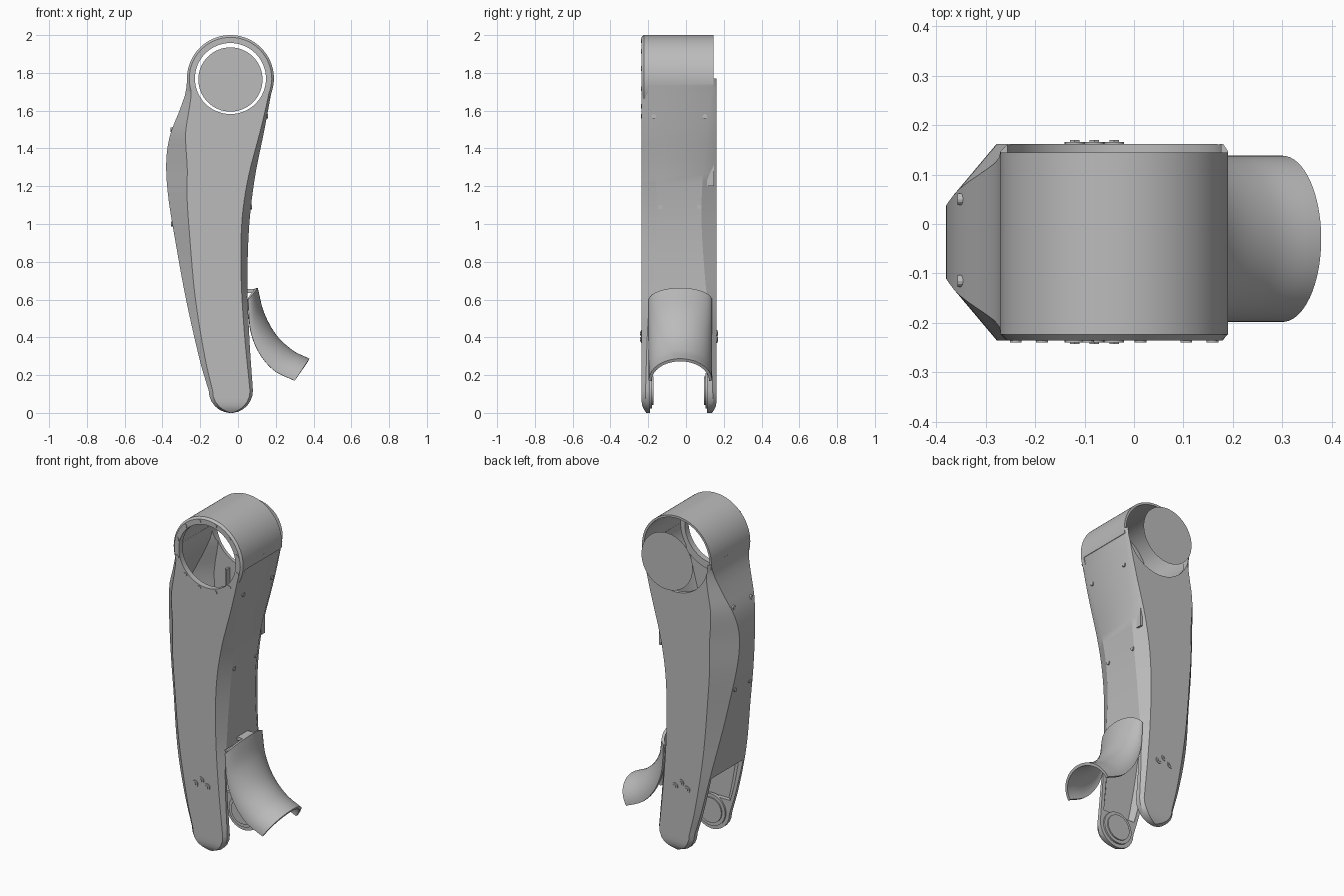
import bpy, bmesh, math
from mathutils import Vector, Matrix

if "Cube" in bpy.data.objects:
    bpy.data.objects.remove(bpy.data.objects["Cube"])

grey = bpy.data.materials.new("plain grey")
grey.use_nodes = True
grey.diffuse_color = (0.5, 0.5, 0.5, 1)
grey.node_tree.nodes["Principled BSDF"].inputs["Base Color"].default_value = (0.5, 0.5, 0.5, 1)

HUB_X, HUB_Z = -0.04, 1.77      # hip joint axis
FOOT_X, FOOT_Z = -0.038, 0.117  # knee joint axis
FRONT, BACK = -0.235, 0.162


def make(name, bm, smooth=True):
    bmesh.ops.recalc_face_normals(bm, faces=bm.faces)
    mesh = bpy.data.meshes.new(name)
    bm.to_mesh(mesh)
    bm.free()
    mesh.materials.append(grey)
    obj = bpy.data.objects.new(name, mesh)
    bpy.context.collection.objects.link(obj)
    if smooth:
        shade(obj)
    return obj


def activate(obj):
    bpy.ops.object.select_all(action='DESELECT')
    obj.select_set(True)
    bpy.context.view_layer.objects.active = obj


def shade(obj):
    activate(obj)
    bpy.ops.object.shade_smooth_by_angle(angle=math.radians(25))


def smooth_value(keys, t):
    """Smooth interpolation through (position, value) keys."""
    if t <= keys[0][0]:
        return keys[0][1]
    if t >= keys[-1][0]:
        return keys[-1][1]

    def slope(i):
        a, b = keys[max(i - 1, 0)], keys[min(i + 1, len(keys) - 1)]
        return (b[1] - a[1]) / (b[0] - a[0])
    i = max(k for k in range(len(keys) - 1) if keys[k][0] <= t)
    (p, a), (q, b) = keys[i], keys[i + 1]
    h = q - p
    s = (t - p) / h
    return (a * (1 + 2 * s) * (1 - s) ** 2 + b * s * s * (3 - 2 * s)
            + h * slope(i) * s * (1 - s) ** 2 + h * slope(i + 1) * s * s * (s - 1))


def loft(rings, closed=True):
    bm = bmesh.new()
    rows = [[bm.verts.new(p) for p in ring] for ring in rings]
    n = len(rows[0])
    for a, b in zip(rows, rows[1:]):
        for i in range(n if closed else n - 1):
            j = (i + 1) % n
            bm.faces.new((a[i], a[j], b[j], b[i]))
    if closed:
        bm.faces.new(rows[0])
        bm.faces.new(rows[-1])
    return bm


def prism(outline, y0, y1):
    """Extrude an x-z outline from y0 to y1."""
    return loft([[(x, y, z) for x, z in outline] for y in (y0, y1)])


def circle(x, z, r, n=64):
    return [(x + r * math.cos(2 * math.pi * i / n), z + r * math.sin(2 * math.pi * i / n))
            for i in range(n)]


def arc_band(name, r0, r1, y0, y1, start=0, end=360, n=64):
    """Full or partial tube around the hip axis."""
    full = end - start == 360
    rings = []
    for i in range(n + 1):
        a = math.radians(start + (end - start) * i / n)
        c, s = math.cos(a), math.sin(a)
        rings.append([(HUB_X + r * c, y, HUB_Z + r * s)
                      for r, y in ((r0, y0), (r1 - 0.012, y0), (r1, y0 + 0.012), (r1, y1), (r0, y1))])
    bm = loft(rings)
    if full:
        caps = [f for f in bm.faces if len(f.verts) == 5]
        bmesh.ops.delete(bm, geom=caps, context='FACES_ONLY')
        bmesh.ops.remove_doubles(bm, verts=bm.verts, dist=1e-5)
    return make(name, bm)


def rod(name, pos, axis, r, length, sides=20):
    bm = bmesh.new()
    rot = Vector(axis).to_track_quat('Z', 'Y').to_matrix().to_4x4()
    bmesh.ops.create_cone(bm, cap_ends=True, segments=sides, radius1=r, radius2=r, depth=length,
                          matrix=Matrix.Translation(pos) @ rot)
    return make(name, bm)


def cut(obj, cutter):
    cutter.hide_render = True
    mod = obj.modifiers.new("cut", 'BOOLEAN')
    mod.operation, mod.solver, mod.object = 'DIFFERENCE', 'EXACT', cutter
    activate(obj)
    bpy.ops.object.modifier_apply(modifier=mod.name)
    bpy.data.objects.remove(cutter)


# Thigh profile: side edges, chamfer widths and chamfer depths by height
LEFT = [(.117, -.155), (.27, -.2), (.6, -.275), (.9, -.33), (1.15, -.37), (1.33, -.38),
        (1.47, -.36), (1.6, -.31), (1.7, -.276), (1.77, -.27)]
RIGHT = [(.117, .079), (.4, .06), (.7, .05), (1, .06), (1.25, .09), (1.5, .14), (1.77, .19)]
LEFT_WIDE = [(.1, .02), (.6, .05), (1.15, .1), (1.33, .11), (1.6, .05), (1.77, .015)]
LEFT_DEEP = [(.1, .02), (.5, .035), (.9, .09), (1.33, .125), (1.6, .06), (1.77, .015)]
RIGHT_WIDE = [(.1, .015), (.6, .03), (1.1, .04), (1.6, .015), (1.77, .01)]
RIGHT_DEEP = [(.1, .02), (.5, .035), (.7, .06), (1.1, .08), (1.6, .04), (1.77, .015)]


def side_x(keys, z, sign):
    if z < FOOT_Z:
        return FOOT_X + sign * math.sqrt(max(FOOT_Z ** 2 - (z - FOOT_Z) ** 2, 1e-4))
    return smooth_value(keys, z)


def section(z, inset=0):
    xl, xr = side_x(LEFT, z, -1) + inset, side_x(RIGHT, z, 1) - inset
    lw, ld, rw, rd = [smooth_value(k, z) for k in (LEFT_WIDE, LEFT_DEEP, RIGHT_WIDE, RIGHT_DEEP)]
    limit = 0.3 * (xr - xl)
    cl, cr = xl + min(lw, limit), xr - min(rw, limit)
    round_off = 0.025 * max(0, 1 - z / 0.06) ** 2
    f, b = FRONT + inset + round_off, BACK - inset - round_off
    return [(cl, f, z), (cr, f, z), (xr, f + rd, z), (xr, b - rd, z),
            (cr, b, z), (cl, b, z), (xl, b - ld, z), (xl, f + ld, z)]


# Hollow thigh shell with a fork at the knee
low = [0, .006, .018, .036, .06, .088]
thigh = make("thigh_shell", loft([section(z) for z in low + [.117 + 1.653 * i / 36 for i in range(37)]]), False)
cavity = loft([section(.2 + 1.6 * i / 30, .02) for i in range(31)])
cut(thigh, make("cavity_cutter", cavity, False))
fork = [(-1, -1), (1, -1), (1, .62), (-.02, .62), (-.12, .55), (-.2, .47), (-1, .45)]
cut(thigh, make("fork_cutter", prism(fork, -.19, .112), False))
cut(thigh, make("hip_cutter", prism(circle(HUB_X, HUB_Z, .216, 96), -1, 1), False))
shade(thigh)

# Hip housing, front flange with bolts, and the free cover disc behind
arc_band("hip_housing", .217, .23, FRONT, .145, -8, 188)
arc_band("hip_flange", .188, .23, FRONT, -.2)
for i in range(12):
    a = math.radians(15 + 30 * i)
    rod("flange_bolt", (HUB_X + .206 * math.cos(a), FRONT, HUB_Z + .206 * math.sin(a)), (0, 1, 0), .012, .008, 12)
disc = bmesh.new()
disc.faces.new([disc.verts.new((x, .236, z)) for x, z in circle(HUB_X, HUB_Z - .005, .17)])
make("hip_cover_disc", disc, False)

# Inner wall ribs below the hip
for x in (-.16, -.04, .07):
    rib = prism([(x - .006, 1.2), (x + .006, 1.2), (x + .006, 1.53), (x - .006, 1.53)], BACK - .05, BACK - .015)
    make("inner_rib", rib, False)

# Knee bearings and fork bolts on both legs
for face, inner, out in ((FRONT, -.19, -1), (BACK, .112, 1)):
    rod("knee_bearing", (FOOT_X, inner, FOOT_Z), (0, 1, 0), .095, .02, 48)
    rod("knee_cap", (FOOT_X, inner - out * .012, FOOT_Z), (0, 1, 0), .075, .01, 48)
    for x, z in ((-.12, .39), (-.08, .42), (-.04, .39)):
        rod("fork_bolt", (x, face, z), (0, 1, 0), .02, .008)
        rod("fork_bolt_head", (x, face + out * .004, z), (0, 1, 0), .011, .008, 6)

# Panel screws on both edges
for y, z in ((-.17, 1.57), (.1, 1.57), (-.135, 1.09), (.07, 1.09)):
    rod("panel_screw", (smooth_value(RIGHT, z), y, z), (1, 0, 0), .012, .012, 12)
for y, z in ((-.115, 1.5), (.05, 1.5), (-.105, 1), (.035, 1)):
    rod("panel_screw", (smooth_value(LEFT, z), y, z), (1, 0, 0), .012, .012, 12)

# Saddle-shaped calf guard: ridge line and edge line joined by half-round arches
RIDGE = [(.097, .66), (.13, .53), (.195, .41), (.285, .325), (.375, .28)]
EDGE = [(.052, .6), (.065, .44), (.11, .32), (.19, .225), (.3, .17)]


def along(path, t):
    return [smooth_value([(i, p[k]) for i, p in enumerate(path)], t * (len(path) - 1)) for k in (0, 1)]


rings = []
for i in range(25):
    (rx, rz), (ex, ez) = along(RIDGE, i / 24), along(EDGE, i / 24)
    ring = []
    for j in range(33):
        a = math.pi * (j / 32 - .5)
        f = 1 - math.cos(a)
        ring.append((rx + (ex - rx) * f, -.03 + .16 * math.sin(a), rz + (ez - rz) * f))
    rings.append(ring)
guard = make("calf_guard", loft(rings, closed=False), False)
thick = guard.modifiers.new("thickness", 'SOLIDIFY')
thick.thickness, thick.offset = .016, 0
activate(guard)
bpy.ops.object.modifier_apply(modifier=thick.name)
shade(guard)

# Bracket joining the guard to the thigh
make("guard_bracket", prism([(.03, .635), (.095, .635), (.095, .655), (.03, .655)], -.08, .02), False)
